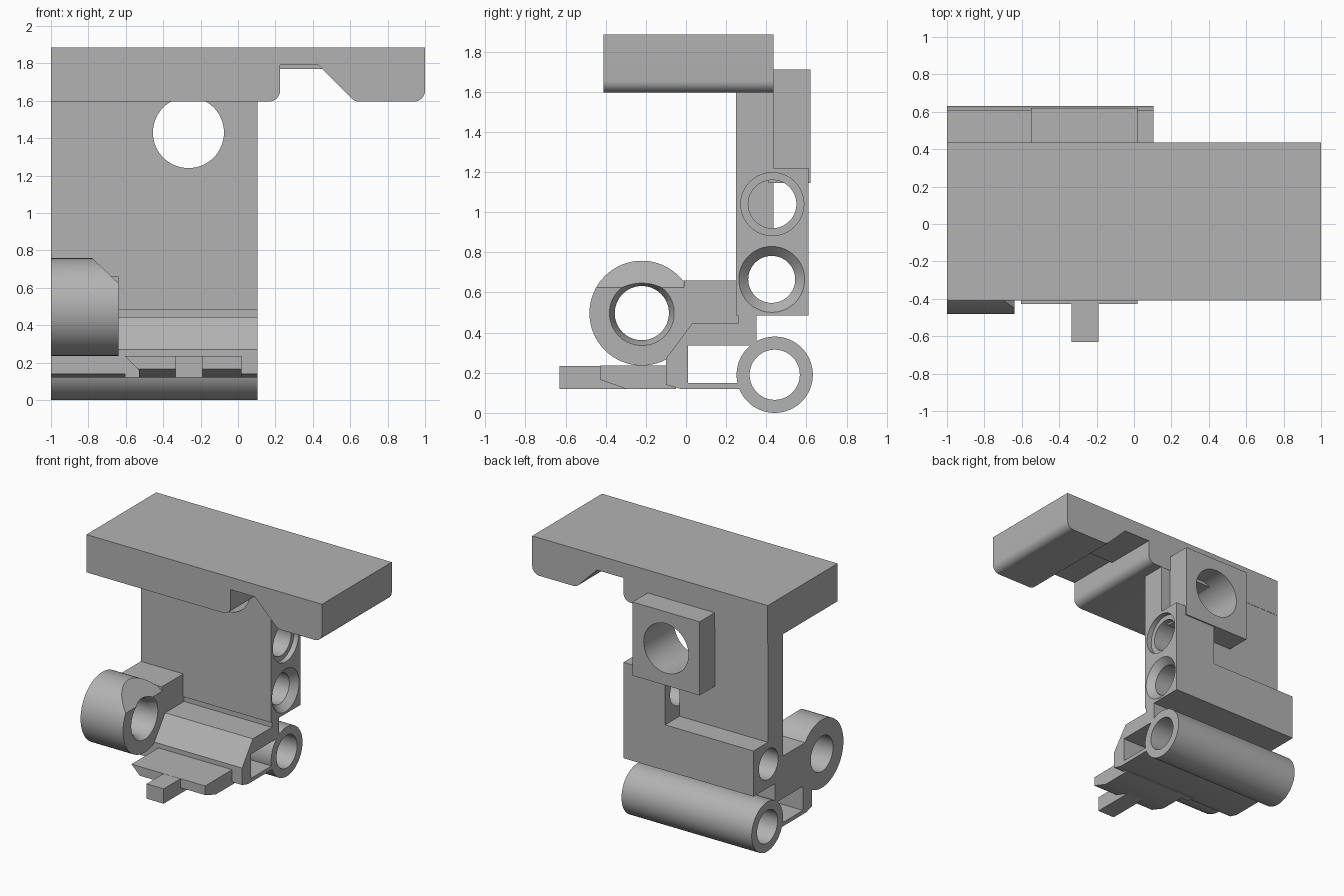
import bpy, bmesh, math
from mathutils import Matrix, Vector

if "Cube" in bpy.data.objects:
    bpy.data.objects.remove(bpy.data.objects["Cube"])

grey = bpy.data.materials.new("plain_grey")
grey.use_nodes = True
colour = (0.45, 0.45, 0.45, 1)
grey.diffuse_color = colour
grey.node_tree.nodes["Principled BSDF"].inputs["Base Color"].default_value = colour

LEFT, END, RING_END = -1.0, 0.105, -0.64


def add(name, bm):
    bmesh.ops.recalc_face_normals(bm, faces=bm.faces)
    mesh = bpy.data.meshes.new(name)
    bm.to_mesh(mesh)
    bm.free()
    obj = bpy.data.objects.new(name, mesh)
    bpy.context.collection.objects.link(obj)
    mesh.materials.append(grey)
    return obj


def extrude(name, points, axis, lo, hi):
    """Extrude a profile: (y, z) along x, (x, z) along y or (x, y) along z."""
    def place(p, t):
        return {"x": (t, *p), "y": (p[0], t, p[1]), "z": (*p, t)}[axis]
    bm = bmesh.new()
    face = bm.faces.new([bm.verts.new(place(p, lo)) for p in points])
    moved = bmesh.ops.extrude_face_region(bm, geom=[face])["geom"]
    shift = Vector(place((0, 0), hi - lo))
    bmesh.ops.translate(bm, vec=shift,
                        verts=[v for v in moved if isinstance(v, bmesh.types.BMVert)])
    return add(name, bm)


def box(name, x, y, z):
    corners = [(x[0], y[0]), (x[1], y[0]), (x[1], y[1]), (x[0], y[1])]
    return extrude(name, corners, "z", *z)


def round_bar(name, axis, centre, lo, hi, r_lo, r_hi=None):
    """Cylinder or cone along x or y."""
    bm = bmesh.new()
    bmesh.ops.create_cone(bm, cap_ends=True, segments=64, radius1=r_lo,
                          radius2=r_lo if r_hi is None else r_hi, depth=hi - lo)
    mid = (lo + hi) / 2
    if axis == "x":
        turn, pos = Matrix.Rotation(math.pi / 2, 4, "Y"), (mid, *centre)
    else:
        turn, pos = Matrix.Rotation(-math.pi / 2, 4, "X"), (centre[0], mid, centre[1])
    bmesh.ops.transform(bm, matrix=Matrix.Translation(pos) @ turn, verts=bm.verts)
    return add(name, bm)


def cut(obj, *cutters):
    for c in cutters:
        mod = obj.modifiers.new("cut", "BOOLEAN")
        mod.operation, mod.solver, mod.object = "DIFFERENCE", "EXACT", c
        c.hide_render = True
        c.hide_set(True)


def arc(cx, cz, r, start, end, steps=8):
    angles = [math.radians(start + (end - start) * i / steps) for i in range(steps + 1)]
    return [(cx + r * math.cos(a), cz + r * math.sin(a)) for a in angles]


# Top bar with rounded notch underneath
bar_profile = ([(-1, 1.885), (-1, 1.595)] + arc(0.165, 1.655, 0.06, -90, 0)
               + [(0.225, 1.77), (0.45, 1.77)] + arc(0.65, 1.655, 0.06, -135, -90, 4)
               + arc(0.94, 1.655, 0.06, -90, 0) + [(1, 1.885)])
top_bar = extrude("top_bar", bar_profile, "y", -0.41, 0.437)
pocket = extrude("notch_pocket_cutter",
                 [(0.225, 1.7), (0.5, 1.7), (0.45, 1.77), (0.43, 1.79), (0.225, 1.79)],
                 "y", -0.5, 0.02)
cut(top_bar, pocket)

# Upright plate and square boss share one hole
plate = extrude("back_plate", [(LEFT, 0.835), (-0.25, 0.835), (-0.25, 1.22), (END, 1.22),
                               (END, 1.7), (LEFT, 1.7)], "y", 0.25, 0.435)
boss = box("square_boss", (-0.55, 0.02), (0.41, 0.62), (1.145, 1.71))
window = round_bar("window_cutter", "y", (-0.265, 1.43), 0, 0.9, 0.19)
for part in (plate, boss):
    cut(part, window)

# L-shaped back block with two side holes
block = extrude("back_block", [(LEFT, 0.485), (END, 0.485), (END, 1.22), (-0.25, 1.22),
                               (-0.25, 0.835), (LEFT, 0.835)], "y", 0.25, 0.61)
upper, lower = (0.43, 1.04), (0.427, 0.665)
cut(block,
    round_bar("upper_hole_cutter", "x", upper, -0.4, 0.3, 0.12),
    round_bar("upper_recess_cutter", "x", upper, END - 0.04, 0.3, 0.157),
    round_bar("lower_hole_cutter", "x", lower, -1.2, 0.3, 0.117),
    round_bar("lower_countersink_cutter", "x", lower, END - 0.05, END + 0.001, 0.117, 0.165))

# Shelf, leg and thin web in one section
extrude("shelf_and_leg", [(0.26, 0.445), (0.03, 0.445), (-0.1, 0.27), (-0.1, 0.14),
                          (-0.03, 0.12), (0.27, 0.12), (0.27, 0.15), (0.01, 0.15),
                          (0.01, 0.335), (0.35, 0.335), (0.35, 0.49), (0.26, 0.49)],
        "x", LEFT, END)

# Lower tube
tube = round_bar("lower_tube", "x", (0.442, 0.19), LEFT, END, 0.19)
cut(tube, round_bar("tube_bore_cutter", "x", (0.442, 0.19), -1.2, 0.3, 0.125))

# Front ring with slanted cut, joined by an arm
centre = (-0.22, 0.497)
ring = round_bar("front_ring", "x", centre, LEFT, RING_END, 0.261)
arm = box("ring_arm", (LEFT, RING_END), (-0.05, 0.26), (0.4, 0.66))
bore = round_bar("ring_bore_cutter", "x", centre, -1.2, 0, 0.135)
sink = round_bar("ring_countersink_cutter", "x", centre, -0.69, RING_END + 0.001, 0.135, 0.162)
slant = extrude("ring_slant_cutter", [(-0.79, 0.77), (-0.62, 0.605), (-0.5, 0.9), (-0.79, 0.9)],
                "y", -0.6, -0.01)
cut(ring, bore, sink, slant)
cut(arm, bore, sink, slant)

# Foot plate with bevelled underside, slanted end and front stem
foot = extrude("foot_plate", [(-0.05, 0.235), (-0.427, 0.235), (-0.427, 0.165),
                              (-0.3, 0.12), (-0.05, 0.12)], "x", -0.605, 0.02)
cut(foot, extrude("foot_end_cutter", [(-0.605, 0.235), (-0.53, 0.16), (-0.53, 0.05),
                                      (-0.7, 0.05), (-0.7, 0.235)], "y", -0.6, -0.1))
box("foot_stem", (-0.335, -0.19), (-0.63, -0.25), (0.12, 0.234))

# Smooth the curved parts while keeping edges sharp
bpy.context.view_layer.update()
depsgraph = bpy.context.evaluated_depsgraph_get()
parts = [o for o in bpy.context.collection.objects
         if o.type == "MESH" and o.data.materials and o.data.materials[0] == grey
         and not o.hide_render]
baked = {o: bpy.data.meshes.new_from_object(o.evaluated_get(depsgraph)) for o in parts}
for obj, mesh in baked.items():
    obj.modifiers.clear()
    obj.data = mesh
for obj in list(bpy.context.collection.objects):
    if obj.name.endswith("_cutter"):
        bpy.data.objects.remove(obj)
bpy.ops.object.select_all(action="DESELECT")
for obj in parts:
    obj.select_set(True)
bpy.context.view_layer.objects.active = parts[0]
bpy.ops.object.shade_smooth_by_angle(angle=math.radians(30))
